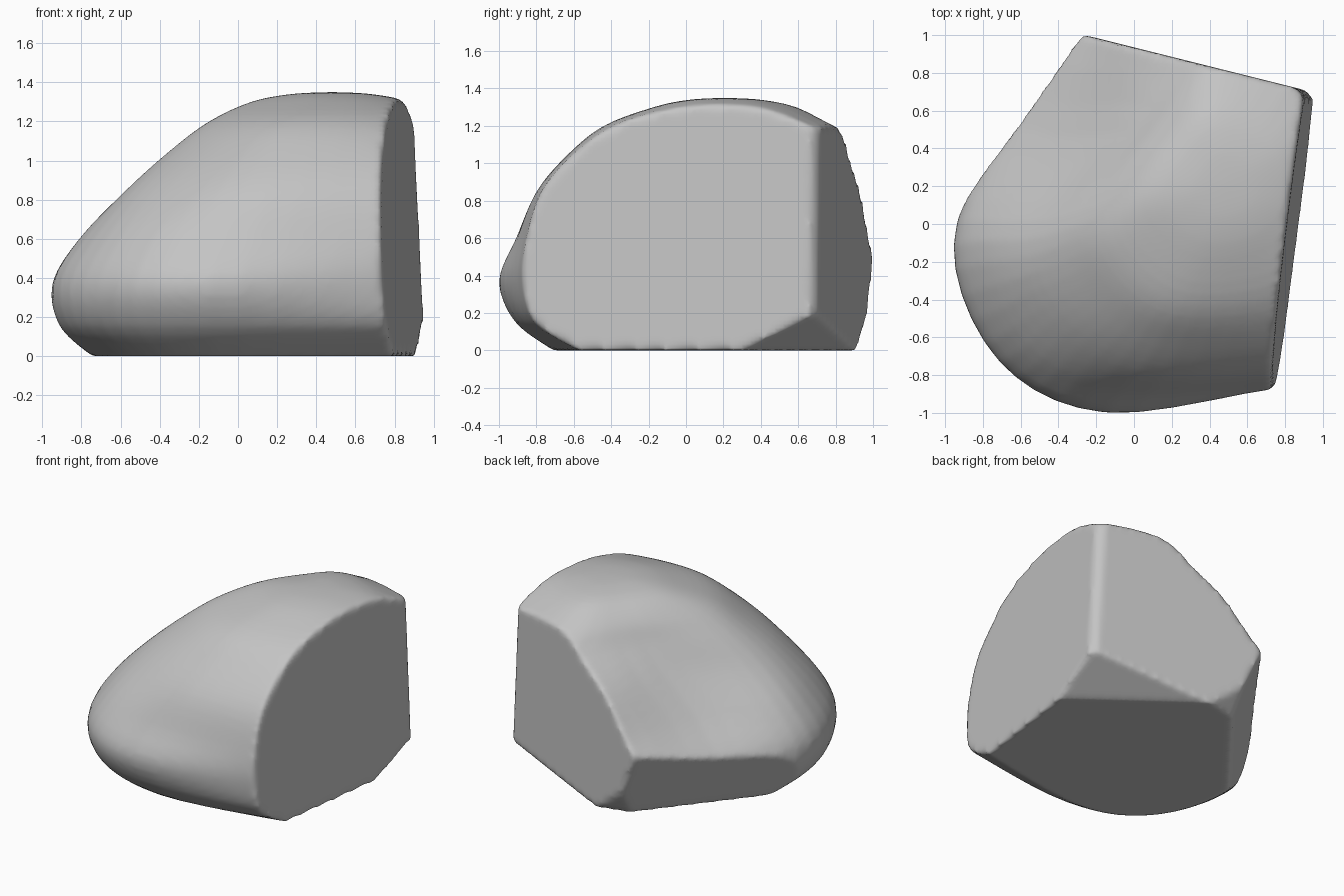
import bpy, bmesh
from mathutils import Vector

if "Cube" in bpy.data.objects:
    bpy.data.objects.remove(bpy.data.objects["Cube"])

# Horizontal outlines of the uncut boulder: height, then eight x, y pairs running
# back right, back, back left, left, front left, front, front right, right
SLICES = [
    (0.00, 1.2, 1.2, -.10, 1.3, -.64, .55, -.74, -.07, -.54, -.53, -.10, -.71, .75, -.58, 1.3, -.4),
    (0.15, 1.2, 1.2, -.15, 1.3, -.72, .50, -.91, -.11, -.69, -.66, -.15, -.91, .75, -.81, 1.3, -.7),
    (0.37, 1.2, 1.2, -.08, 1.3, -.64, .53, -.95, -.11, -.71, -.73, -.15, -1.0, .75, -.87, 1.3, -.8),
    (0.60, 1.2, 1.2, 0.08, 1.3, -.43, .46, -.81, -.09, -.60, -.67, -.08, -.90, .75, -.85, 1.3, -.8),
    (0.85, 1.2, 1.2, 0.25, 1.3, -.18, .47, -.56, -.08, -.43, -.51, 0.03, -.78, .75, -.77, 1.2, -.7),
    (1.05, 1.03, .84, 0.48, 1.1, 0.00, .48, -.34, -.02, -.22, -.38, 0.14, -.61, .75, -.60, 1.2, -.47),
    (1.20, .98, .57, 0.46, .79, 0.11, .47, -.14, 0.05, -.06, -.22, 0.24, -.43, .75, -.39, 1.07, -.2),
    (1.30, .82, .43, 0.44, .59, 0.22, .40, 0.07, 0.15, 0.14, -.03, 0.37, -.17, .68, -.12, .86, .08),
]
# Flat fracture planes: outward normal and offset
CUTS = [
    ((1, -.13, .05), .873),       # right
    ((.25, 1, 0), .935),          # back
    ((-.78, .625, -.40), .645),   # undercut at back left
    ((.6, .8, -1.75), .79),       # lower back right corner
    ((.75, .65, .03), 1.148),     # worn edge between right and back
    ((-.2, .8, -.5), .71),        # worn foot at the back
]
APEX = Vector((.48, .21, 1.35))


def spline(a, b, c, d, t):
    """Catmull-Rom point between b and c."""
    return .5 * (2 * b + (c - a) * t + (2 * a - 5 * b + 4 * c - d) * t * t
                 + (3 * b - a - 3 * c + d) * t ** 3)


def smooth_ring(pts, steps=5):
    n = len(pts)
    return [spline(pts[i - 1], pts[i], pts[(i + 1) % n], pts[(i + 2) % n], s / steps)
            for i in range(n) for s in range(steps)]


# Rounded outlines, plus a small ring and a point to close the crown
outlines = []
for row in SLICES:
    pts = [Vector((row[i], row[i + 1], row[0])) for i in range(1, 17, 2)]
    outlines.append(smooth_ring(pts))
crown = [APEX + (p - APEX) * .5 for p in outlines[-1]]
for p in crown:
    p.z = 1.34
outlines += [crown, [APEX.copy() for _ in crown]]

# Loft smoothly from outline to outline
levels = []
last = len(outlines) - 1
for k in range(last):
    quad = [outlines[max(0, min(last, k + j))] for j in (-1, 0, 1, 2)]
    for s in range(4):
        levels.append([spline(*pts, s / 4) for pts in zip(*quad)])
levels.append(outlines[-1])

bm = bmesh.new()
rings = [[bm.verts.new(p) for p in ring] for ring in levels]
count = len(rings[0])
for low, high in zip(rings, rings[1:]):
    for i in range(count):
        j = (i + 1) % count
        bm.faces.new((low[i], low[j], high[j], high[i]))
bm.faces.new(rings[0][::-1])
bmesh.ops.remove_doubles(bm, verts=bm.verts[:], dist=.0005)

# Slice off the flat fracture faces and close each opening
for normal, offset in CUTS:
    n = Vector(normal)
    result = bmesh.ops.bisect_plane(
        bm, geom=bm.verts[:] + bm.edges[:] + bm.faces[:], dist=.0001,
        plane_co=n * offset / n.length_squared, plane_no=n, clear_outer=True)
    rim = [e for e in result['geom_cut'] if isinstance(e, bmesh.types.BMEdge)]
    bmesh.ops.holes_fill(bm, edges=rim, sides=0)
bmesh.ops.recalc_face_normals(bm, faces=bm.faces[:])

mesh = bpy.data.meshes.new("boulder")
bm.to_mesh(mesh)
bm.free()
boulder = bpy.data.objects.new("boulder", mesh)
bpy.context.collection.objects.link(boulder)

# Even skin with slightly worn edges
remesh = boulder.modifiers.new("even_skin", 'REMESH')
remesh.mode = 'VOXEL'
remesh.voxel_size = .022
remesh.use_smooth_shade = True
worn = boulder.modifiers.new("worn_edges", 'SMOOTH')
worn.factor = .5
worn.iterations = 5

stone = bpy.data.materials.new("grey_stone")
stone.diffuse_color = (.55, .55, .55, 1)
stone.use_nodes = True
stone.node_tree.nodes["Principled BSDF"].inputs["Base Color"].default_value = stone.diffuse_color
mesh.materials.append(stone)
